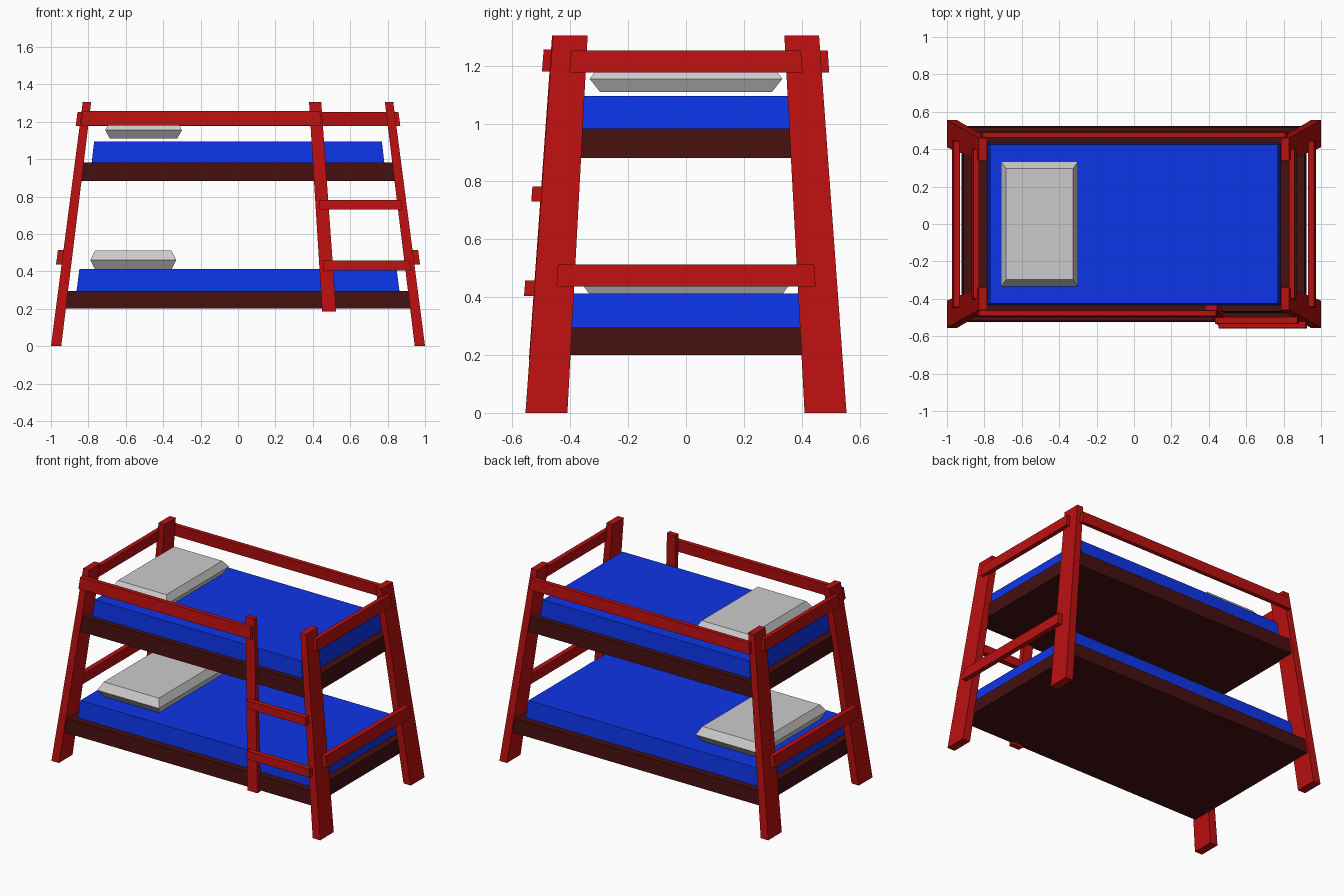
import bpy, bmesh

if "Cube" in bpy.data.objects:
    bpy.data.objects.remove(bpy.data.objects["Cube"])


def colour(name, rgb):
    m = bpy.data.materials.new(name)
    m.diffuse_color = (*rgb, 1)
    m.use_nodes = True
    m.node_tree.nodes["Principled BSDF"].inputs["Base Color"].default_value = m.diffuse_color
    return m


RED = colour("red_wood", (0.5, 0.005, 0.005))
DARK = colour("dark_wood", (0.06, 0.005, 0.005))
BLUE = colour("blue_fabric", (0.004, 0.035, 0.8))


def board(name, z, low, high, mat, sx=1, sy=1):
    """Tapered block: low/high are (x0, x1, y0, y1) at heights z[0]/z[1]."""
    bm = bmesh.new()
    bmesh.ops.create_cube(bm, size=2)
    for v in bm.verts:
        r = high if v.co.z > 0 else low
        v.co = (sx * r[v.co.x > 0], sy * r[2 + (v.co.y > 0)], z[v.co.z > 0])
    bmesh.ops.recalc_face_normals(bm, faces=bm.faces)
    finish(name, bm, mat)


def finish(name, bm, mat=None):
    me = bpy.data.meshes.new(name)
    bm.to_mesh(me)
    bm.free()
    ob = bpy.data.objects.new(name, me)
    bpy.context.collection.objects.link(ob)
    if mat:
        me.materials.append(mat)


def slab(name, z, x, y, mat, taper):
    """Centred block, slightly narrower at the top."""
    tx, ty = x - taper, y - taper * 0.6
    board(name, z, (-x, x, -y, y), (-tx, tx, -ty, ty), mat)


def pillow(name, x0, x1, y, z0, z1):
    """Flat cushion with edges sloping to a wide middle."""
    bm = bmesh.new()
    rings = []
    for z, ix, iy in ((z0, 0.025, 0.035), ((z0 + z1) / 2, 0, 0), (z1, 0.025, 0.035)):
        a, b, c = x0 + ix, x1 - ix, y - iy
        rings.append([bm.verts.new(p) for p in
                      ((a, -c, z), (b, -c, z), (b, c, z), (a, c, z))])
    for lo, hi in zip(rings, rings[1:]):
        for i in range(4):
            j = (i + 1) % 4
            bm.faces.new((lo[i], lo[j], hi[j], hi[i]))
    bm.faces.new(rings[0][::-1])
    bm.faces.new(rings[-1])
    finish(name, bm)


# Splayed legs
for sx in (-1, 1):
    for sy in (-1, 1):
        board("leg", (0, 1.305), (0.945, 1.0, 0.41, 0.555),
              (0.785, 0.83, 0.34, 0.46), RED, sx, sy)

# Bed frames, mattresses and pillows
slab("lower_frame", (0.2, 0.295), 0.923, 0.525, DARK, 0.012)
slab("upper_frame", (0.882, 0.983), 0.845, 0.475, DARK, 0.012)
slab("lower_mattress", (0.295, 0.412), 0.863, 0.472, BLUE, 0.015)
slab("upper_mattress", (0.983, 1.095), 0.782, 0.432, BLUE, 0.013)
pillow("lower_pillow", -0.79, -0.33, 0.37, 0.412, 0.51)
pillow("upper_pillow", -0.71, -0.30, 0.333, 1.11, 1.20)

# End rails, outside the legs
for sx in (-1, 1):
    board("lower_end_rail", (0.437, 0.513), (0.94, 0.973, -0.448, 0.448),
          (0.93, 0.963, -0.443, 0.443), RED, sx)
    board("upper_end_rail", (1.177, 1.252), (0.838, 0.868, -0.403, 0.403),
          (0.828, 0.858, -0.397, 0.397), RED, sx)

# Long guard rails, the front one stopping at the ladder
board("back_guard_rail", (1.177, 1.252), (-0.82, 0.82, 0.468, 0.495),
      (-0.81, 0.81, 0.462, 0.49), RED)
board("front_guard_rail", (1.18, 1.257), (-0.84, 0.443, -0.498, -0.468),
      (-0.83, 0.439, -0.492, -0.462), RED)

# Ladder post and rungs
board("ladder_post", (0.185, 1.305), (0.45, 0.525, -0.543, -0.508),
      (0.38, 0.445, -0.463, -0.433), RED)
board("upper_rung", (0.73, 0.782), (0.437, 0.88, -0.535, -0.5),
      (0.433, 0.874, -0.531, -0.496), RED)
board("lower_rung", (0.404, 0.457), (0.457, 0.925, -0.56, -0.524),
      (0.453, 0.918, -0.556, -0.52), RED)
